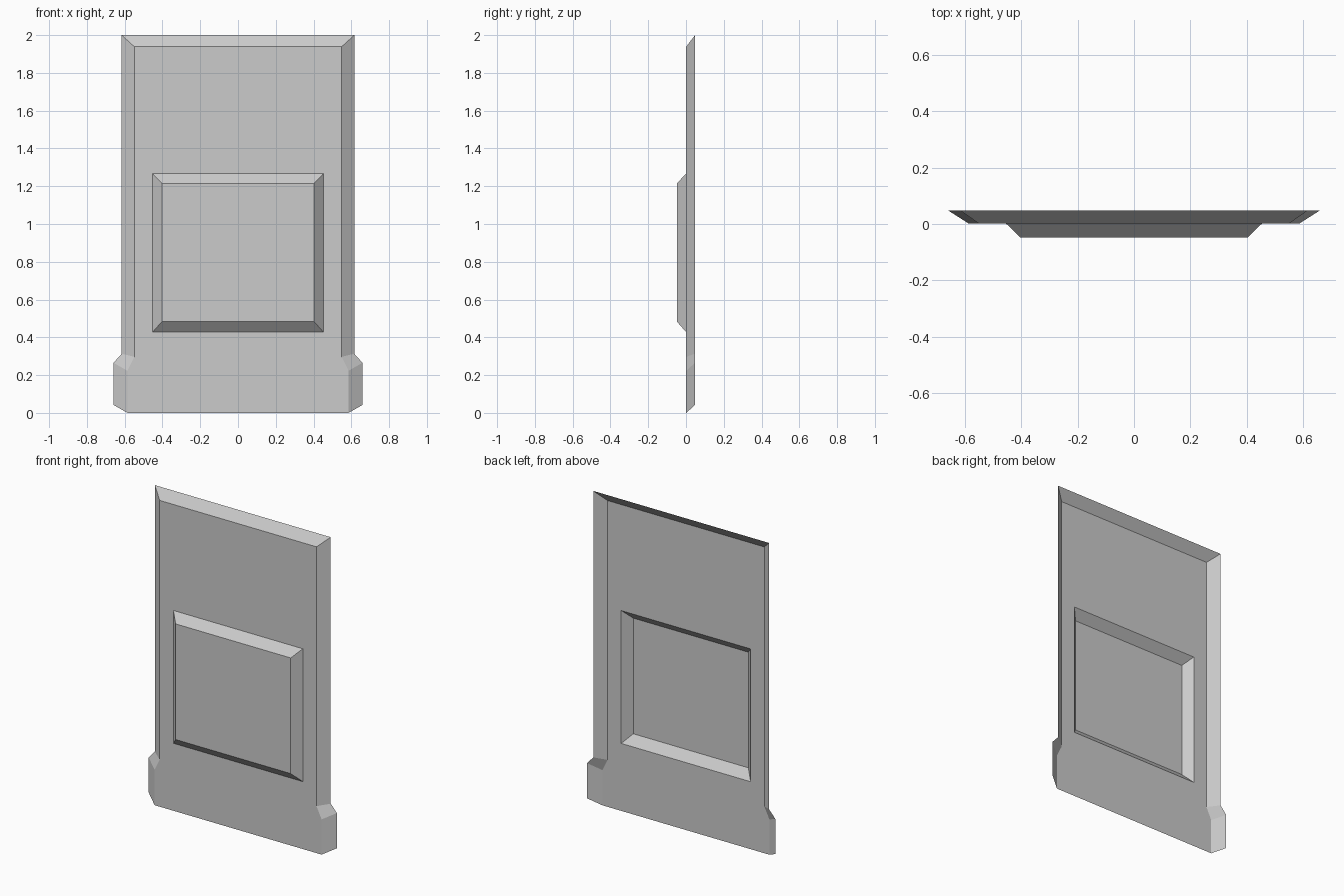
import bpy, bmesh

cube = bpy.data.objects.get("Cube")
if cube:
    bpy.data.objects.remove(cube)

BACK, FACE, RAISED = 0.048, 0.001, -0.048

grey = bpy.data.materials.new("plain grey")
grey.use_nodes = True
colour = (0.6, 0.6, 0.6, 1)
grey.diffuse_color = colour
grey.node_tree.nodes["Principled BSDF"].inputs["Base Color"].default_value = colour


def ring(bm, profile, y):
    return [bm.verts.new((x, y, z)) for x, z in profile]


def bevel_strip(bm, inner, outer):
    """Join two matching open outlines with sloped faces."""
    for i in range(len(inner) - 1):
        bm.faces.new((inner[i], outer[i], outer[i + 1], inner[i + 1]))


def finish(bm, name):
    """Turn the right-hand half into a mirrored sheet object."""
    mesh = bpy.data.meshes.new(name)
    bm.to_mesh(mesh)
    bm.free()
    mesh.materials.append(grey)
    obj = bpy.data.objects.new(name, mesh)
    bpy.context.collection.objects.link(obj)
    mirror = obj.modifiers.new("Mirror", "MIRROR")
    mirror.use_clip = True
    return obj


# Half outlines as (x, z), running from bottom to top
face_edge = [(0.585, 0), (0.585, 0.223), (0.549, 0.297), (0.549, 1.939), (0, 1.939)]
back_edge = [(0.659, 0.042), (0.659, 0.265), (0.616, 0.313), (0.616, 2), (0, 2)]
panel_base = [(0, 0.427), (0.453, 0.427), (0.453, 1.268), (0, 1.268)]
panel_top = [(0, 0.483), (0.403, 0.483), (0.403, 1.215), (0, 1.215)]

# Flat plate with an opening, and its sloped rim with wider feet
bm = bmesh.new()
inner = ring(bm, face_edge, FACE)
outer = ring(bm, back_edge, BACK)
opening = ring(bm, panel_base, FACE)
foot = bm.verts.new((0, FACE, 0))
bm.faces.new([foot] + inner + opening[::-1])
bevel_strip(bm, inner, outer)
finish(bm, "back_plate")

# Raised panel, hollow from behind
bm = bmesh.new()
base = ring(bm, panel_base, FACE)
top = ring(bm, panel_top, RAISED)
bevel_strip(bm, top, base)
bm.faces.new(top)
finish(bm, "raised_panel")
